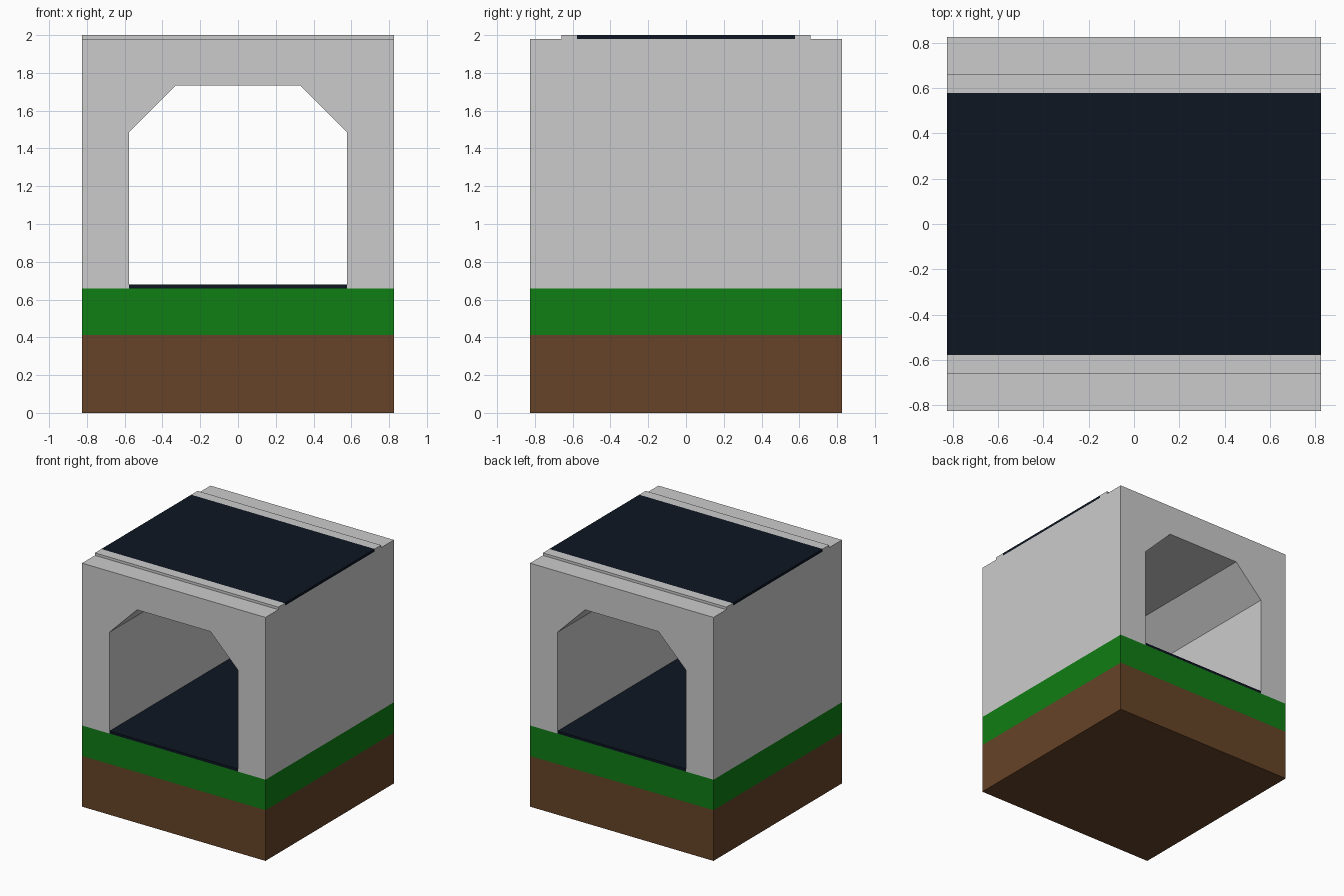
import bpy, bmesh
from mathutils import Vector

if "Cube" in bpy.data.objects:
    bpy.data.objects.remove(bpy.data.objects["Cube"])

U = 2 / 24.25        # the model sits on a regular grid of this step
HALF = 10            # half footprint in grid steps


def material(name, rgb):
    m = bpy.data.materials.new(name)
    m.diffuse_color = (*rgb, 1)
    m.use_nodes = True
    m.node_tree.nodes["Principled BSDF"].inputs["Base Color"].default_value = m.diffuse_color
    return m


def prism(name, profile, axis, half_length, mat=None):
    """Extrude a (horizontal, z) profile symmetrically along x or y."""
    bm = bmesh.new()

    def point(a, z):
        p = (a, -half_length, z) if axis == 'y' else (-half_length, a, z)
        return Vector(p) * U

    face = bm.faces.new([bm.verts.new(point(a, z)) for a, z in profile])
    ext = bmesh.ops.extrude_face_region(bm, geom=[face], use_keep_orig=True)
    shift = Vector((0, 2, 0) if axis == 'y' else (2, 0, 0)) * half_length * U
    bmesh.ops.translate(bm, vec=shift, verts=[g for g in ext['geom'] if isinstance(g, bmesh.types.BMVert)])
    bmesh.ops.recalc_face_normals(bm, faces=bm.faces)
    mesh = bpy.data.meshes.new(name)
    bm.to_mesh(mesh)
    bm.free()
    ob = bpy.data.objects.new(name, mesh)
    bpy.context.collection.objects.link(ob)
    if mat:
        mesh.materials.append(mat)
    return ob


def slab(name, a0, a1, z0, z1, axis, mat=None):
    return prism(name, [(a0, z0), (a1, z0), (a1, z1), (a0, z1)], axis, HALF, mat)


soil = material("soil_brown", (0.133, 0.056, 0.02))
grass = material("grass_green", (0.005, 0.205, 0.007))
asphalt = material("asphalt_dark", (0.004, 0.008, 0.016))

# Ground layers
slab("soil_layer", -HALF, HALF, 0, 5, 'y', soil)
slab("grass_layer", -HALF, HALF, 5, 8, 'y', grass)

# Concrete bridge with chamfered tunnel running front to back
right = [(7, 8), (10, 8), (10, 24)]
arch = [(-7, 8), (-7, 18), (-4, 21), (4, 21), (7, 18)]
prism("tunnel_block", right + [(-10, 24), (-10, 8)] + arch, 'y', HALF)

# Road through the tunnel, and road over the top
slab("lower_road", -7, 7, 8, 8.25, 'y', asphalt)
slab("upper_road", -7, 7, 24, 24.25, 'x', asphalt)

# Kerbs along the upper road
for label, s in (("front", -1), ("back", 1)):
    slab(label + "_kerb", 7 * s, 8 * s, 24, 24.25, 'x')
